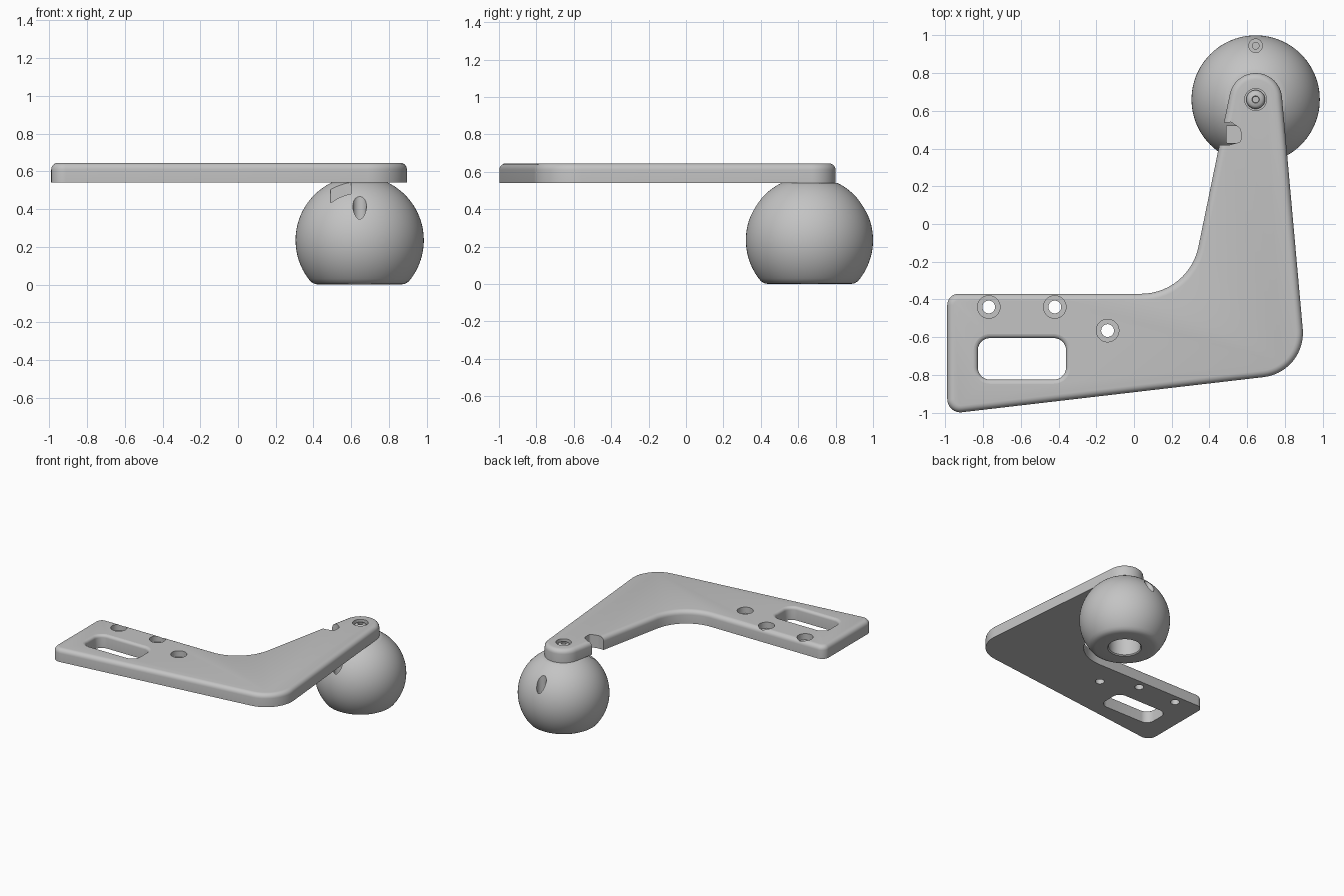
import bpy, bmesh
from math import sin, cos, pi, radians, sqrt, tan
from mathutils import Vector

if "Cube" in bpy.data.objects:
    bpy.data.objects.remove(bpy.data.objects["Cube"])

grey = bpy.data.materials.new("plain_grey")
grey.use_nodes = True
GREY = (0.55, 0.55, 0.55, 1)
grey.diffuse_color = GREY
grey.node_tree.nodes["Principled BSDF"].inputs["Base Color"].default_value = GREY


def make(name, bm):
    bmesh.ops.recalc_face_normals(bm, faces=bm.faces)
    me = bpy.data.meshes.new(name)
    bm.to_mesh(me)
    bm.free()
    me.materials.append(grey)
    ob = bpy.data.objects.new(name, me)
    bpy.context.collection.objects.link(ob)
    return ob


def loft(name, loops):
    """Skin closed loops of equal length and cap both ends."""
    bm = bmesh.new()
    rings = [[bm.verts.new(p) for p in loop] for loop in loops]
    n = len(rings[0])
    for a, b in zip(rings, rings[1:]):
        for i in range(n):
            j = (i + 1) % n
            bm.faces.new((a[i], a[j], b[j], b[i]))
    bm.faces.new(rings[0])
    bm.faces.new(rings[-1])
    return make(name, bm)


def lathe(name, centre, profile, n=48):
    """Turn (radius, height) pairs around a vertical axis."""
    return loft(name, [[(centre[0] + r * cos(2 * pi * i / n),
                         centre[1] + r * sin(2 * pi * i / n), z)
                        for i in range(n)] for r, z in profile])


def fillet(prev, corner, nxt, radius, steps=10):
    """Arc points that round off one corner of an outline."""
    p, c, q = (Vector(v[:2]) for v in (prev, corner, nxt))
    u, v = (p - c).normalized(), (q - c).normalized()
    half = u.angle(v) / 2
    centre = c + (u + v).normalized() * radius / sin(half)
    a = c + u * radius / tan(half) - centre
    b = c + v * radius / tan(half) - centre
    sweep = a.angle_signed(b)
    return [centre + Vector((a.x * cos(t) + a.y * sin(t), a.y * cos(t) - a.x * sin(t)))
            for t in (sweep * i / steps for i in range(steps + 1))]


def rounded(corners, steps=10):
    pts = []
    for i, c in enumerate(corners):
        pts += fillet(corners[i - 1], c, corners[(i + 1) % len(corners)], c[2], steps)
    return pts


def box(x0, x1, y0, y1, r):
    return rounded([(x0, y0, r), (x1, y0, r), (x1, y1, r), (x0, y1, r)])


def cut(target, cutter):
    mod = target.modifiers.new("cut", "BOOLEAN")
    mod.operation = "DIFFERENCE"
    mod.solver = "EXACT"
    mod.object = cutter
    bpy.context.view_layer.objects.active = target
    bpy.ops.object.modifier_apply(modifier=mod.name)
    bpy.data.objects.remove(cutter)


BOTTOM, TOP = 0.54, 0.645
PIVOT = (0.645, 0.66)

# Bracket plate: filleted outline ending in a round tip over the ball
corners = [(0.785, 0.67, 0), (0.915, -0.785, 0.235), (-0.99, -1.007, 0.07),
           (-0.99, -0.37, 0.06), (0.29, -0.37, 0.31), (0.508, 0.688, 0)]
outline = []
for i in range(1, 5):
    outline += fillet(corners[i - 1], corners[i], corners[i + 1], corners[i][2], 14)
for i in range(25):
    a = radians(168 - 163 * i / 24)
    outline.append(Vector((PIVOT[0] + 0.14 * cos(a), PIVOT[1] + 0.14 * sin(a))))

bm = bmesh.new()
base = bm.faces.new([bm.verts.new((p.x, p.y, BOTTOM)) for p in outline])
grown = bmesh.ops.extrude_face_region(bm, geom=[base], use_keep_orig=True)["geom"]
top_verts = [v for v in grown if isinstance(v, bmesh.types.BMVert)]
bmesh.ops.translate(bm, verts=top_verts, vec=(0, 0, TOP - BOTTOM))
rim = [e for e in bm.edges if all(v.co.z > TOP - 0.001 for v in e.verts)]
bmesh.ops.bevel(bm, geom=rim, offset=0.035, segments=5, profile=0.5, affect="EDGES")
plate = make("bracket_plate", bm)

# Hand slot with a rounded upper rim
f = 0.022
levels = [(0, BOTTOM - 0.05), (0, TOP - f)]
levels += [(f * (1 - cos(t)), TOP - f + f * sin(t)) for t in (pi / 8, pi / 4, pi * 3 / 8, pi / 2)]
levels += [(f, TOP + 0.05)]
cut(plate, loft("slot_cutter", [[(p.x, p.y, z) for p in
    box(-0.828 - g, -0.36 + g, -0.825 - g, -0.605 + g, 0.065 + g)] for g, z in levels]))

# Counterbored mounting holes
for spot in ((-0.77, -0.44), (-0.42, -0.44), (-0.14, -0.565)):
    cut(plate, lathe("hole_cutter", spot, [(0.034, 0.5), (0.034, 0.595),
                                           (0.06, 0.595), (0.06, 0.7)], 32))

# Screw recess at the tip
cut(plate, lathe("recess_cutter", PIVOT, [(0.026, 0.5), (0.026, 0.59),
                                          (0.058, 0.59), (0.058, 0.7)], 40))

# Hooked notch in the side of the arm
notch = rounded([(0.40, 0.418, 0.005), (0.5, 0.418, 0.005), (0.566, 0.435, 0.015),
                 (0.566, 0.505, 0.03), (0.515, 0.54, 0.01), (0.40, 0.53, 0.005)], 5)
cut(plate, loft("notch_cutter", [[(p.x, p.y, z) for p in notch] for z in (0.5, 0.7)]))

# Ball: sphere with a flat top, a flat foot and a bored socket underneath
R, MID = 0.34, 0.235
profile = [(0.03, 0.2), (0.12, 0.2), (0.12, 0.008), (0.128, 0), (0.22, 0),
           (0.24, 0.004), (0.258, 0.014)]
for i in range(33):
    z = MID + R * sin(radians(-37 + i * (37 + 63.8) / 32))
    profile.append((sqrt(R * R - (z - MID) ** 2), z))
profile.append((0.03, profile[-1][1]))
ball = lathe("ball", PIVOT, profile, 96)

# Stepped vertical holes front and back of the ball
for dy in (-0.285, 0.285):
    cut(ball, lathe("pin_cutter", (PIVOT[0], PIVOT[1] + dy),
                    [(0.018, 0.2), (0.018, 0.31), (0.036, 0.31), (0.036, 0.6)], 32))

# Square pocket below the notch
pocket = box(0.49, 0.60, 0.43, 0.52, 0.004)
cut(ball, loft("pocket_cutter", [[(p.x, p.y, z) for p in pocket] for z in (0.38, 0.6)]))

# Screw with a domed, hollow-drive head and a shank reaching into the socket
screw = lathe("screw", PIVOT, [(0.022, 0.1), (0.026, 0.106), (0.026, 0.592), (0.05, 0.592),
                               (0.05, 0.612), (0.046, 0.625), (0.036, 0.634), (0.02, 0.637),
                               (0.017, 0.634), (0.017, 0.612)], 36)

for ob in (plate, ball, screw):
    bpy.ops.object.select_all(action="DESELECT")
    ob.select_set(True)
    bpy.context.view_layer.objects.active = ob
    bpy.ops.object.shade_smooth_by_angle(angle=radians(32))
